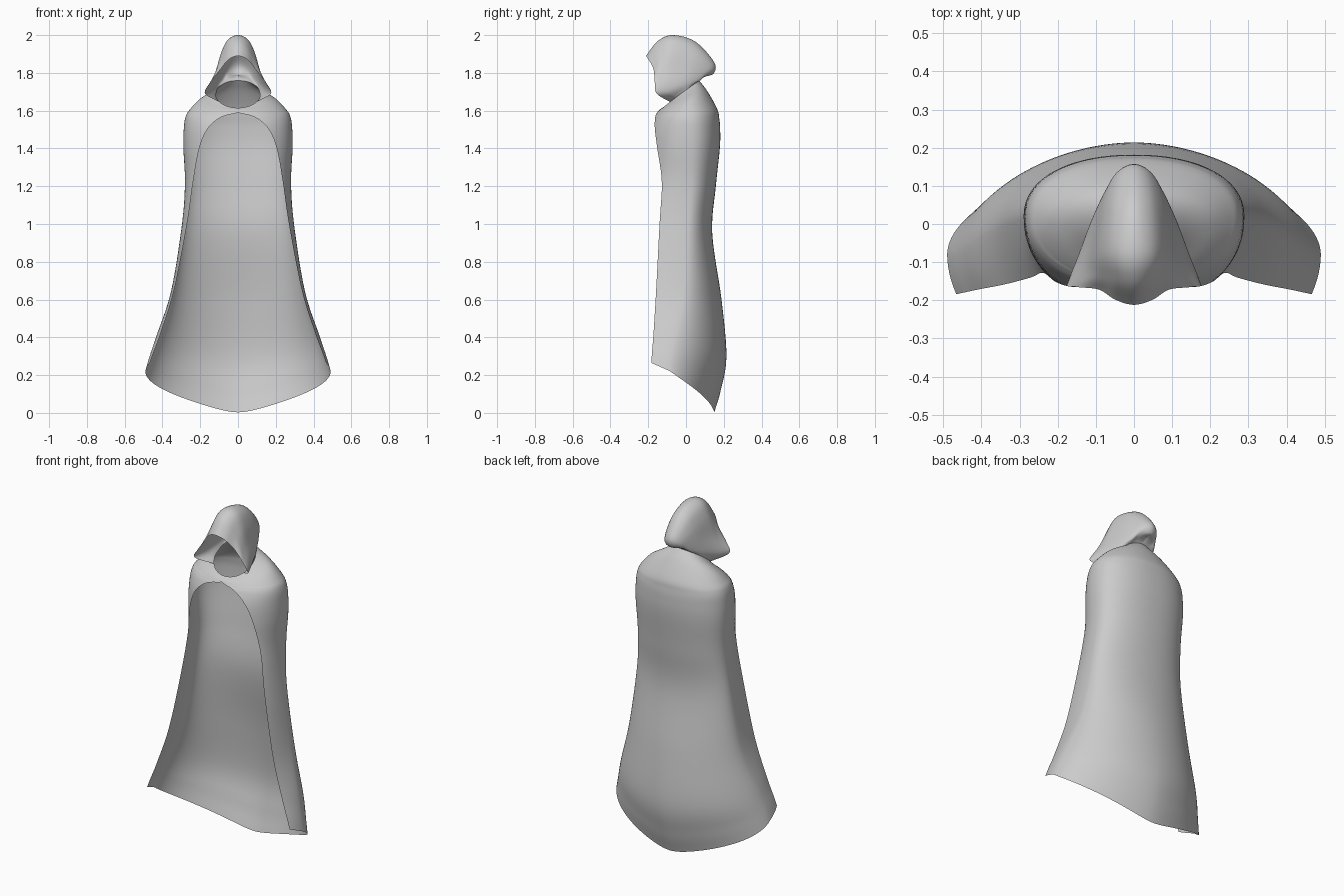
import bpy, bmesh
from math import sin, cos, asin, pi, radians

if "Cube" in bpy.data.objects:
    bpy.data.objects.remove(bpy.data.objects["Cube"])


def spline(pts, t):
    """Catmull-Rom through equally long tuples, t in 0..len-1."""
    i = min(int(t), len(pts) - 2)
    f = t - i
    b, c = pts[i], pts[i + 1]
    a = pts[i - 1] if i > 0 else [2 * p - q for p, q in zip(b, c)]
    d = pts[i + 2] if i + 2 < len(pts) else [2 * q - p for p, q in zip(b, c)]
    return [0.5 * (2 * q + (r - p) * f + (2 * p - 5 * q + 4 * r - s) * f * f
                   + (3 * q - p - 3 * r + s) * f ** 3)
            for p, q, r, s in zip(a, b, c, d)]


def sheet(name, rows):
    """Smooth mesh sheet from a grid of points."""
    bm = bmesh.new()
    grid = [[bm.verts.new(p) for p in r] for r in rows]
    for r0, r1 in zip(grid, grid[1:]):
        for i in range(len(r0) - 1):
            bm.faces.new((r0[i], r1[i], r1[i + 1], r0[i + 1]))
    bmesh.ops.remove_doubles(bm, verts=bm.verts, dist=0.0008)
    bmesh.ops.recalc_face_normals(bm, faces=bm.faces)
    for f in bm.faces:
        f.smooth = True
    me = bpy.data.meshes.new(name)
    bm.to_mesh(me)
    bm.free()
    ob = bpy.data.objects.new(name, me)
    bpy.context.collection.objects.link(ob)
    return ob


def end_angle(row):
    xs, xf, n = row[2], max(row[4], 0), row[7]
    return pi - asin(min(1, (xf / xs) ** (n / 2)))


def ring_point(row, th):
    """Point on a cape ring; th = 0 at the back, grows to the front edge."""
    zb, yb, xs, ys, xf, yf, zf, n = row
    te, e = end_angle(row), 2 / n
    c, s = cos(th), sin(th)
    front = (ys - yf) / abs(cos(te)) ** e
    x = xs * abs(s) ** e * (1 if s > 0 else -1)
    y = ys + (yb - ys) * c ** e if c > 0 else ys - front * abs(c) ** e
    if abs(abs(th) - pi) < 1e-5:
        x = 0
    u = abs(th) / te
    if te > 3.14:      # closed rings tilt evenly, open rings dip at the back
        u = (1 - cos(pi * u)) / 2
    else:
        u = ((u * u + .01) ** .5 - .1) / .905
    return (x, y, zb + (zf - zb) * u)


# Cape rings: back z, back y, half width, side y, front edge x, y, z, squareness
rings = [
    (1.76, .07, .118, -.03, 0, -.125, 1.615, 2.0),
    (1.70, .115, .205, -.005, 0, -.14, 1.605, 2.0),
    (1.61, .165, .26, .01, 0, -.153, 1.59, 2.1),
    (1.56, .176, .279, .015, .09, -.163, 1.565, 2.2),
    (1.50, .181, .287, .018, .16, -.165, 1.505, 2.2),
    (1.40, .179, .289, .02, .205, -.152, 1.40, 2.2),
    (1.20, .158, .281, .02, .238, -.128, 1.22, 2.15),
    (.95, .139, .298, .01, .27, -.14, 1.0, 2.05),
    (.60, .188, .355, -.01, .338, -.158, .65, 1.9),
    (.30, .214, .435, -.055, .41, -.172, .42, 1.85),
    (.12, .184, .472, -.075, .447, -.18, .32, 1.85),
    (.003, .15, .49, -.08, .466, -.184, .265, 1.9),
]
SUB, COLS = 6, 36
cape = []
for k in range((len(rings) - 1) * SUB + 1):
    row = spline(rings, k / SUB)
    if k <= 2 * SUB:
        row[4] = 0
    te = end_angle(row)
    cape.append([ring_point(row, te * j / COLS) for j in range(-COLS, COLS + 1)])
sheet("cape", cape)

# Hood arches from front rim to nape: points from crown to side,
# then the angle where the arch meets the neck ring
arches = [
    ([(0, -.212, 1.89), (.05, -.198, 1.87), (.092, -.172, 1.82), (.15, -.165, 1.745),
      (.174, -.155, 1.69)], 125),
    ([(0, -.15, 1.968), (.047, -.145, 1.945), (.088, -.135, 1.875), (.128, -.13, 1.785),
      (.165, -.13, 1.70)], 113),
    ([(0, -.07, 2.0), (.052, -.07, 1.977), (.088, -.07, 1.91), (.115, -.07, 1.81),
      (.145, -.08, 1.715)], 98),
    ([(0, .05, 1.965), (.045, .05, 1.94), (.075, .045, 1.885), (.093, .035, 1.82),
      (.105, .025, 1.755)], 65),
    ([(0, .15, 1.855), (.03, .142, 1.847), (.053, .125, 1.825), (.068, .10, 1.795),
      (.077, .075, 1.762)], 40),
    ([(0, .145, 1.795), (.02, .138, 1.793), (.037, .12, 1.788), (.044, .10, 1.78),
      (.048, .08, 1.769)], 20),
    ([(0, y, z) for y, z in ((.1, 1.787), (.093, 1.783), (.087, 1.779), (.08, 1.773),
                             (.075, 1.766))], 0),
]
full = []
for pts, ang in arches:
    half = pts + [ring_point(rings[0], radians(ang))]
    full.append([(-x, y, z) for x, y, z in half[:0:-1]] + half)
fine = [[spline(a, j / SUB) for j in range(10 * SUB + 1)] for a in full]
columns = [[spline(col, k / SUB) for k in range(6 * SUB + 1)] for col in zip(*fine)]
sheet("hood", columns)
